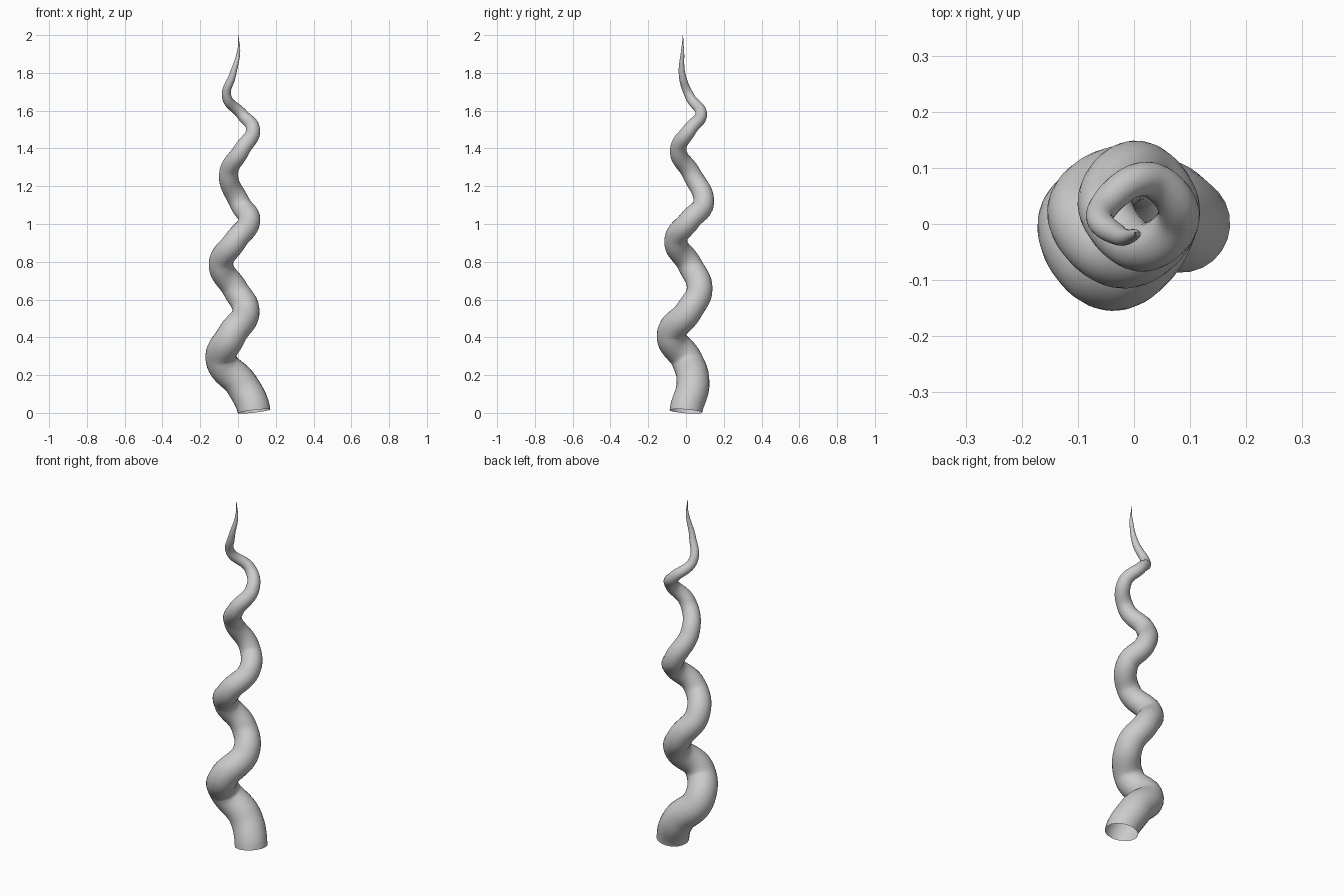
import bpy
from mathutils import Vector

if "Cube" in bpy.data.objects:
    bpy.data.objects.remove(bpy.data.objects["Cube"])

# Centre line of the twisted horn, a quarter turn per point: x, y, z, radius
path = [
    (0.085, 0.000, 0.008, 0.087),
    (0.020, 0.037, 0.150, 0.087),
    (-0.088, 0.005, 0.280, 0.083),
    (-0.035, -0.077, 0.410, 0.078),
    (0.042, 0.015, 0.540, 0.072),
    (-0.015, 0.072, 0.655, 0.068),
    (-0.090, 0.020, 0.785, 0.065),
    (-0.015, -0.054, 0.910, 0.061),
    (0.060, 0.020, 1.020, 0.058),
    (0.010, 0.093, 1.110, 0.055),
    (-0.050, 0.030, 1.265, 0.050),
    (0.018, -0.041, 1.390, 0.044),
    (0.080, 0.020, 1.500, 0.037),
    (0.022, 0.080, 1.580, 0.031),
    (-0.060, 0.020, 1.675, 0.025),
    (-0.028, -0.020, 1.790, 0.018),
    (0.004, -0.018, 1.920, 0.008),
    (0.001, -0.016, 2.000, 0.001),
]

# Tapered tube swept along the spiral, open at the base
curve = bpy.data.curves.new("twisted_horn", 'CURVE')
curve.dimensions = '3D'
curve.twist_mode = 'MINIMUM'
curve.resolution_u = 12
curve.bevel_depth = 1.0
curve.bevel_resolution = 10
curve.use_fill_caps = False
spline = curve.splines.new('BEZIER')
spline.radius_interpolation = 'CARDINAL'
spline.bezier_points.add(len(path) - 1)
for p, (x, y, z, r) in zip(spline.bezier_points, path):
    p.co = (x, y, z)
    p.radius = r
    p.handle_left_type = p.handle_right_type = 'AUTO'

# The base starts almost upright
base = spline.bezier_points[0]
base.handle_left_type = base.handle_right_type = 'FREE'
base.handle_right = base.co + Vector((-0.006, 0.004, 0.05))
base.handle_left = base.co - Vector((-0.006, 0.004, 0.05))

horn = bpy.data.objects.new("twisted_horn", curve)
bpy.context.collection.objects.link(horn)
bpy.context.view_layer.objects.active = horn
horn.select_set(True)
bpy.ops.object.convert(target='MESH')
bpy.ops.object.shade_smooth()
